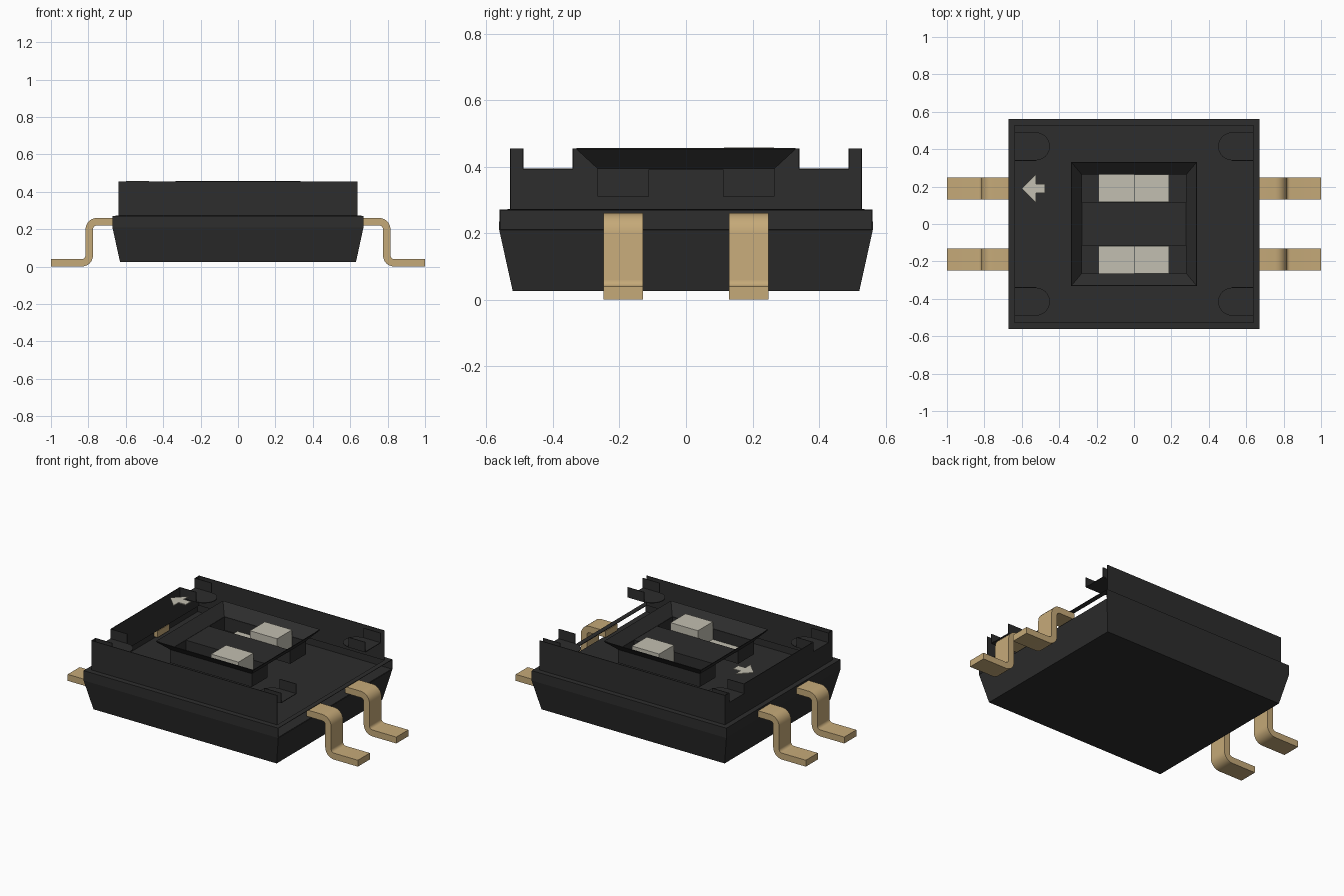
import bpy, bmesh, math

if "Cube" in bpy.data.objects:
    bpy.data.objects.remove(bpy.data.objects["Cube"], do_unlink=True)


def material(name, rgb):
    m = bpy.data.materials.new(name)
    m.use_nodes = True
    m.diffuse_color = (*rgb, 1)
    m.node_tree.nodes["Principled BSDF"].inputs["Base Color"].default_value = (*rgb, 1)
    return m


BLACK = material("black plastic", (0.026, 0.026, 0.026))
GOLD = material("gold metal", (0.56, 0.40, 0.19))
CREAM = material("cream plastic", (0.54, 0.52, 0.44))


def build(name, verts, faces, mat, sheet=0.0):
    """Mesh object; sheet gives thin moulded walls their thickness."""
    bm = bmesh.new()
    vs = [bm.verts.new(v) for v in verts]
    for f in faces:
        bm.faces.new([vs[i] for i in f])
    bmesh.ops.recalc_face_normals(bm, faces=bm.faces[:])
    me = bpy.data.meshes.new(name)
    bm.to_mesh(me)
    bm.free()
    me.materials.append(mat)
    ob = bpy.data.objects.new(name, me)
    bpy.context.collection.objects.link(ob)
    if sheet:
        mod = ob.modifiers.new("thickness", "SOLIDIFY")
        mod.thickness, mod.offset = sheet, 0
    return ob


def ring(x, y, z):
    return [(-x, -y, z), (x, -y, z), (x, y, z), (-x, y, z)]


def prism(name, outline, place, depth, mat):
    """Extrude a 2D outline; place maps (a, b, depth) to 3D."""
    n = len(outline)
    verts = [place(a, b, d) for d in depth for a, b in outline]
    faces = [tuple(range(n)), tuple(range(2 * n - 1, n - 1, -1))]
    faces += [(i, (i + 1) % n, n + (i + 1) % n, n + i) for i in range(n)]
    return build(name, verts, faces, mat)


T = 0.004

# Tapered base with an upright band and a ledge; the left band is open
rings = [ring(0.63, 0.52, 0.027), ring(0.67, 0.56, 0.21),
         ring(0.67, 0.56, 0.27), ring(0.64, 0.53, 0.27)]
faces = [(0, 3, 2, 1)]
for r in range(3):
    for s in range(4):
        if (r, s) != (1, 1):
            t = (s + 1) % 4
            faces.append((4 * r + s, 4 * r + t, 4 * r + 4 + t, 4 * r + 4 + s))
build("base", sum(rings, []), faces, BLACK, T)
build("base_deck", ring(0.668, 0.558, 0.21), [(0, 1, 2, 3)], BLACK, T)

# Cover walls at front and back
for name, s in (("front", -1), ("back", 1)):
    y = s * 0.528
    build(name + "_cover_wall",
          [(-0.64, y, 0.27), (0.64, y, 0.27), (0.64, y, 0.455), (-0.64, y, 0.455)],
          [(0, 1, 2, 3)], BLACK, T)

# Notched end wall, made of plain panels side by side
steps = [(-0.53, -0.49, 0.455), (-0.49, -0.34, 0.395), (-0.34, 0.34, 0.455),
         (0.34, 0.49, 0.395), (0.49, 0.53, 0.455)]
verts, faces = [], []
for a, b, top in steps:
    n = len(verts)
    verts += [(-0.638, a, 0.27), (-0.638, b, 0.27), (-0.638, b, top), (-0.638, a, top)]
    faces.append((n, n + 1, n + 2, n + 3))
build("right_end_wall", verts, faces, BLACK, T)

# Round-ended corner pockets: floor and two straight sides
for sx in (-1, 1):
    for sy in (-1, 1):
        tag = ("left" if sx > 0 else "right") + ("_back" if sy > 0 else "_front")
        arc = [(0.525 - 0.075 * math.sin(math.pi * i / 12),
                0.415 + 0.075 * math.cos(math.pi * i / 12)) for i in range(13)]
        pts = [(0.64, 0.49)] + arc + [(0.64, 0.34)]
        build(tag + "_pocket_floor", [(sx * x, sy * y, 0.393) for x, y in pts],
              [tuple(range(len(pts)))], BLACK, T)
        for edge, y in (("inner", 0.34), ("outer", 0.49)):
            build(f"{tag}_pocket_{edge}_side",
                  [(sx * x, sy * y, z) for x, z in
                   ((0.525, 0.395), (0.64, 0.395), (0.64, 0.455), (0.525, 0.455))],
                  [(0, 1, 2, 3)], BLACK, T)

# Sloped window frame and the bar between the slots
build("window_frame", ring(0.335, 0.33, 0.455) + ring(0.28, 0.265, 0.395),
      [(s, (s + 1) % 4, 4 + (s + 1) % 4, 4 + s) for s in range(4)], BLACK, T)
build("window_bar", ring(0.28, 0.113, 0.393), [(0, 1, 2, 3)], BLACK, T)

for name, s in (("front", -1), ("back", 1)):
    # Slot well
    well = [(x, y + s * 0.189, z) for z in (0.395, 0.312)
            for x, y, _ in ring(0.28, 0.076, 0)]
    build(name + "_slot", well,
          [(i, (i + 1) % 4, 4 + (i + 1) % 4, 4 + i) for i in range(4)] + [(4, 5, 6, 7)],
          BLACK, T)
    # Slider: low half and raised half
    prism(name + "_slider",
          [(-0.19, 0.315), (0.188, 0.315), (0.188, 0.44), (0, 0.44), (0, 0.33), (-0.19, 0.33)],
          lambda a, b, d: (a, d, b), (s * 0.117, s * 0.264), CREAM)

# Arrow mark
prism("arrow_mark",
      [(-0.60, 0.19), (-0.525, 0.265), (-0.525, 0.215), (-0.475, 0.215),
       (-0.475, 0.165), (-0.525, 0.165), (-0.525, 0.115)],
      lambda a, b, d: (a, b, d), (0.452, 0.458), CREAM)


# Bent gull-wing pins
def bend(cx, cz, r, a0, a1, n=6):
    return [(cx + r * math.cos(math.radians(a0 + (a1 - a0) * i / n)),
             cz + r * math.sin(math.radians(a0 + (a1 - a0) * i / n))) for i in range(n + 1)]


upper = ([(0.645, 0.26)] + bend(0.755, 0.20, 0.06, 90, 0)
         + bend(0.835, 0.06, 0.02, 180, 270) + [(1.0, 0.04)])
lower = ([(1.0, 0.0)] + bend(0.835, 0.06, 0.06, 270, 180)
         + bend(0.755, 0.20, 0.02, 0, 90) + [(0.645, 0.22)])
pins = []
for sx, side in ((-1, "right"), (1, "left")):
    for sy, end in ((-1, "front"), (1, "back")):
        pins.append(prism(f"{side}_{end}_pin", upper + lower,
                          lambda a, b, d: (sx * a, d, b), (sy * 0.13, sy * 0.248), GOLD))

bpy.ops.object.select_all(action="DESELECT")
for p in pins:
    p.select_set(True)
bpy.context.view_layer.objects.active = pins[0]
bpy.ops.object.shade_smooth_by_angle(angle=math.radians(30))
